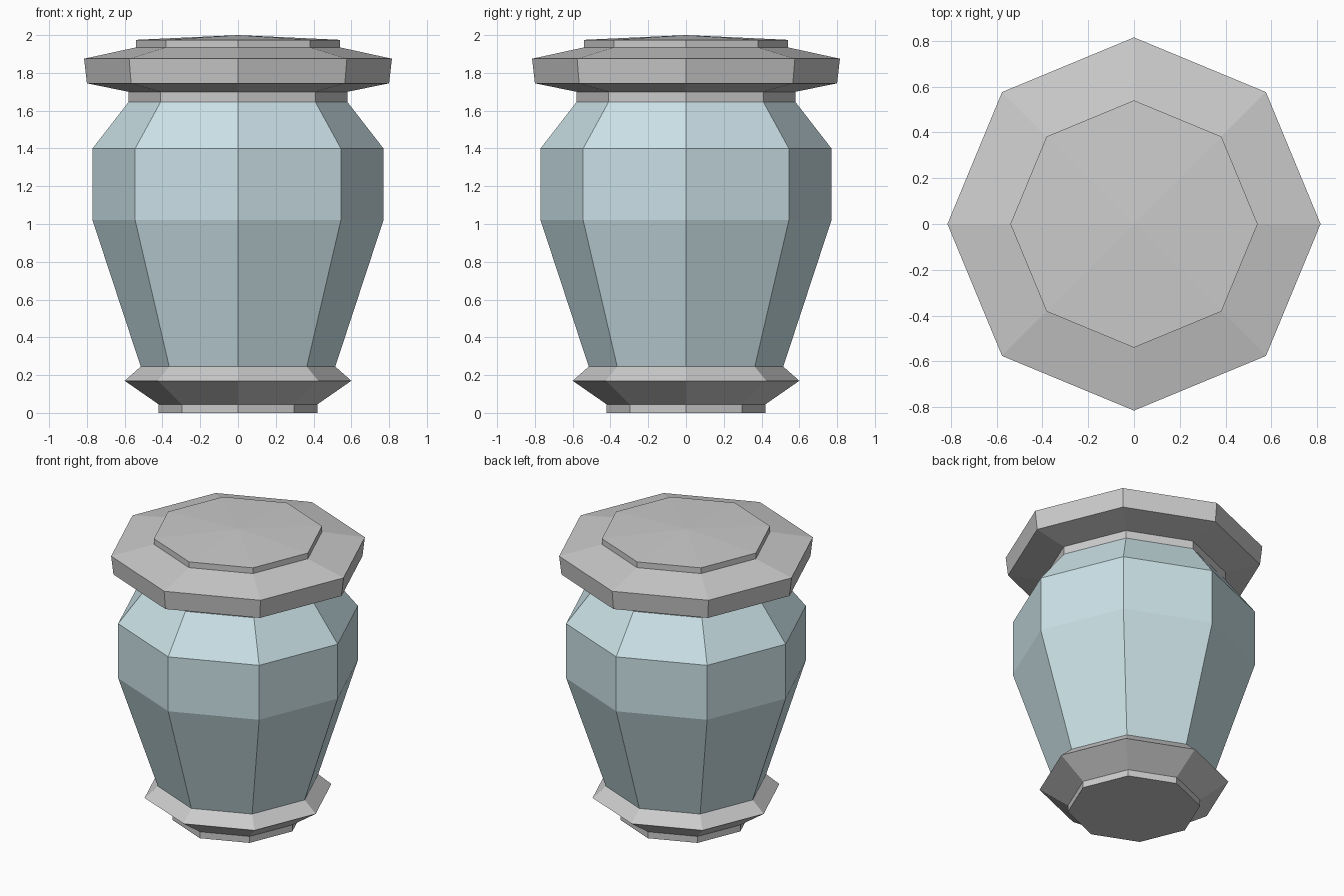
import bpy, bmesh
from math import cos, sin, tau

if "Cube" in bpy.data.objects:
    bpy.data.objects.remove(bpy.data.objects["Cube"])

SIDES = 8


def lathe(name, profile, color=None):
    """Revolve (radius, z) points into an eight-sided flat-shaded shell; radius 0 closes it."""
    bm = bmesh.new()
    rings = []
    for r, z in profile:
        if r == 0:
            rings.append([bm.verts.new((0, 0, z))] * SIDES)
        else:
            rings.append([bm.verts.new((r * cos(tau * i / SIDES), r * sin(tau * i / SIDES), z))
                          for i in range(SIDES)])
    for low, high in zip(rings, rings[1:]):
        for i in range(SIDES):
            j = (i + 1) % SIDES
            corners = dict.fromkeys((low[i], low[j], high[j], high[i]))
            bm.faces.new(list(corners))
    mesh = bpy.data.meshes.new(name)
    bm.to_mesh(mesh)
    bm.free()
    obj = bpy.data.objects.new(name, mesh)
    bpy.context.collection.objects.link(obj)
    if color:
        mat = bpy.data.materials.new(name + "_colour")
        mat.diffuse_color = color
        mat.use_nodes = True
        mat.node_tree.nodes["Principled BSDF"].inputs["Base Color"].default_value = mat.diffuse_color
        mesh.materials.append(mat)
    return obj


# Stepped foot with closed underside
lathe("foot", [(0, 0), (0.42, 0), (0.42, 0.045), (0.6, 0.17), (0.515, 0.245)])

# Pale blue-grey body
lathe("jar_body", [(0.515, 0.245), (0.77, 1.02), (0.77, 1.40), (0.58, 1.645)],
      (0.60, 0.76, 0.80, 1))

# Short neck band
lathe("neck", [(0.58, 1.645), (0.58, 1.70)])

# Overhanging lid with a raised, slightly peaked top
lathe("lid", [(0.58, 1.70), (0.80, 1.745), (0.815, 1.875), (0.54, 1.935),
              (0.54, 1.975), (0, 2.0)])
